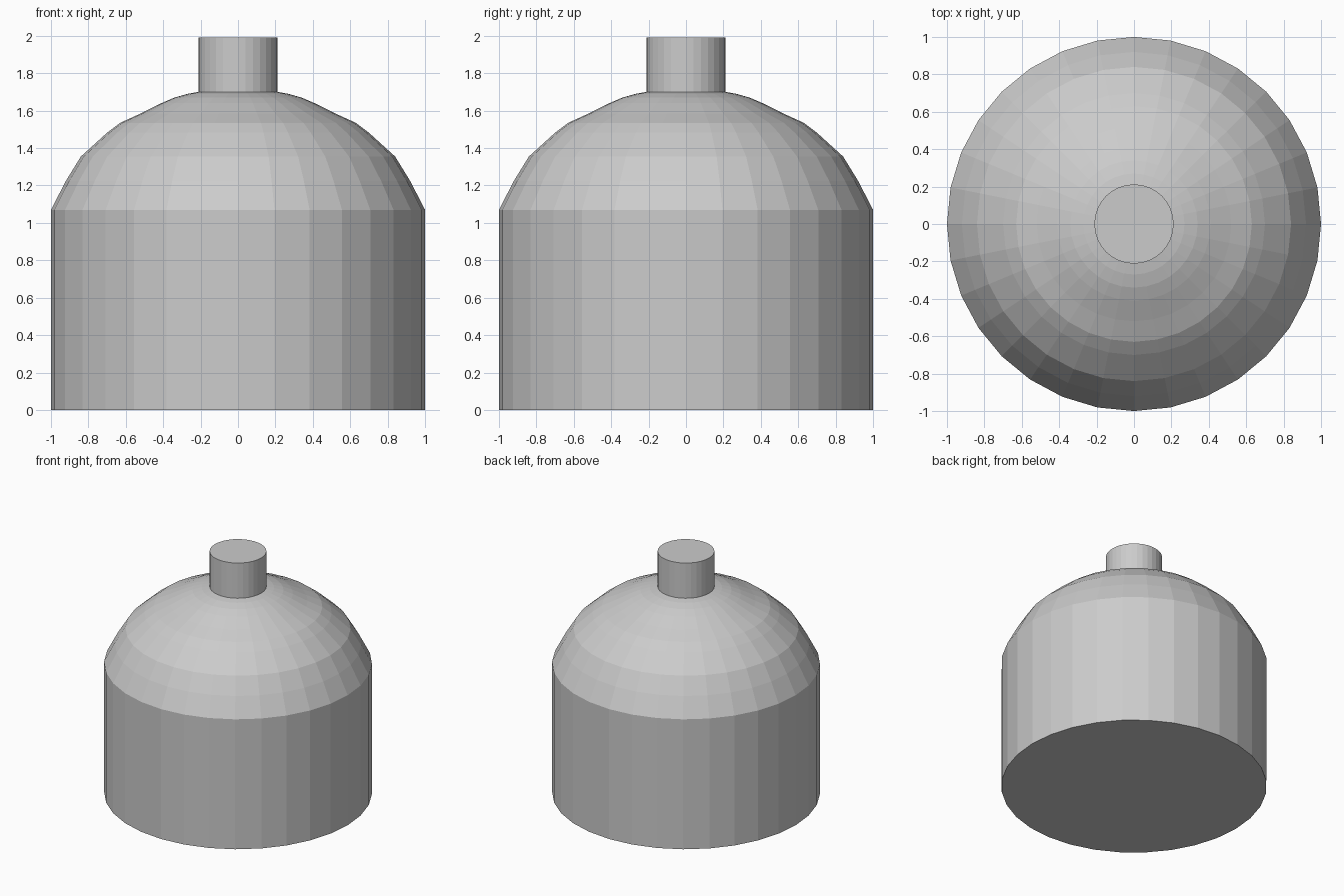
import bpy, bmesh
from math import cos, sin, tau

if "Cube" in bpy.data.objects:
    bpy.data.objects.remove(bpy.data.objects["Cube"])

SIDES = 32


def lathe(name, profile):
    """Spin (radius, z) points around z and cap both ends."""
    bm = bmesh.new()
    rings = [[bm.verts.new((r * cos(tau * i / SIDES), r * sin(tau * i / SIDES), z))
              for i in range(SIDES)] for r, z in profile]
    for low, high in zip(rings, rings[1:]):
        for i in range(SIDES):
            j = (i + 1) % SIDES
            bm.faces.new((low[i], low[j], high[j], high[i]))
    bm.faces.new(rings[0][::-1])
    bm.faces.new(rings[-1])
    mesh = bpy.data.meshes.new(name)
    bm.to_mesh(mesh)
    bm.free()
    obj = bpy.data.objects.new(name, mesh)
    bpy.context.collection.objects.link(obj)
    return obj


# Straight drum, faceted domed shoulder and narrow neck in one profile
lathe("domed_bottle", [
    (1.0, 0.0), (1.0, 1.07),
    (0.92, 1.225), (0.84, 1.355), (0.70, 1.482), (0.63, 1.535),
    (0.52, 1.585), (0.41, 1.64), (0.34, 1.67), (0.27, 1.69), (0.212, 1.70),
    (0.212, 1.99),
])
